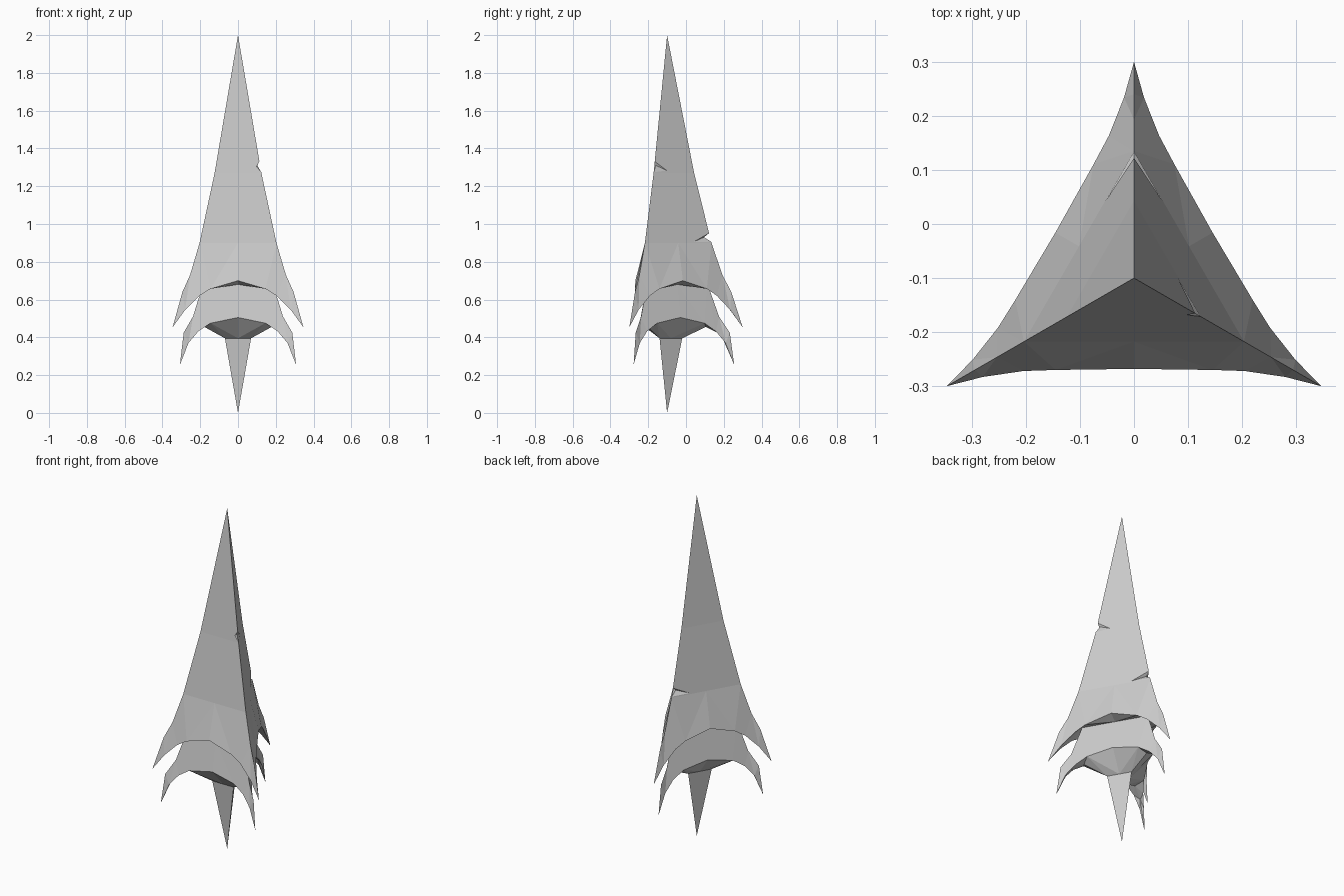
import bpy, bmesh, math
from mathutils import Vector, Matrix

cube = bpy.data.objects.get("Cube")
if cube:
    bpy.data.objects.remove(cube, do_unlink=True)

AXIS = Vector((0, -0.1, 0))
COS30 = math.cos(math.radians(30))

grey = bpy.data.materials.new("pale_grey")
grey.use_nodes = True
colour = (0.6, 0.6, 0.6, 1)
grey.diffuse_color = colour
grey.node_tree.nodes["Principled BSDF"].inputs["Base Color"].default_value = colour


def corner(r, z):
    """Point on a corner ridge, as (across, out, up) of one side."""
    return (r * COS30, r / 2, z)


def middle(r, z):
    return (0, r / 2, z)


def finish(name, bm):
    bmesh.ops.remove_doubles(bm, verts=bm.verts, dist=0.0005)
    bmesh.ops.recalc_face_normals(bm, faces=bm.faces)
    mesh = bpy.data.meshes.new(name)
    bm.to_mesh(mesh)
    bm.free()
    mesh.materials.append(grey)
    obj = bpy.data.objects.new(name, mesh)
    bpy.context.collection.objects.link(obj)
    return obj


def skirt(ring, ridge, hem, tip, under):
    """Half of one flared tier: outer wall, then underside."""
    m, c = ring
    c1, c2 = ridge
    h0, h1, h2, h3 = hem
    k2, k, b, bm_ = under
    faces = [(m, h0, h1), (m, h1, c), (c, h1, h2), (c, h2, c1),
             (c1, h2, h3), (c1, h3, c2), (c2, h3, tip)]
    faces += [(h0, bm_, h1), (h1, bm_, b), (h1, k, h2),
              (h2, k, k2), (h2, k2, h3), (h3, k2, tip)]
    if k != b:
        faces.append((h1, b, k))
    return faces


# Half of one side, from the top point to the bottom point
top, bottom = (0, 0, 2), (0, 0, 0)
m1, c1 = middle(0.143, 1.27), corner(0.143, 1.27)
m2, c2 = middle(0.235, 0.9), corner(0.235, 0.9)
m3, c3 = middle(0.215, 0.68), corner(0.215, 0.68)
m4, c4 = middle(0.08, 0.395), corner(0.08, 0.395)

half = [(top, m1, c1), (m1, m2, c2, c1)]
half += skirt((m2, c2), (corner(0.293, 0.73), corner(0.34, 0.64)),
              [(0, 0.168, 0.70), (0.145, 0.17, 0.657),
               (0.205, 0.172, 0.62), (0.28, 0.183, 0.545)],
              corner(0.4, 0.453),
              (corner(0.3, 0.59), c3, c3, m3))
half += skirt((m3, c3), (corner(0.275, 0.51), corner(0.332, 0.425)),
              [(0, 0.14, 0.505), (0.145, 0.145, 0.475),
               (0.21, 0.152, 0.432), (0.262, 0.165, 0.37)],
              corner(0.355, 0.255),
              (corner(0.285, 0.415), corner(0.205, 0.455), c4, m4))
half.append((m4, bottom, c4))

# Mirror each half and turn it round the three sides
bm = bmesh.new()
for turn in range(3):
    rot = Matrix.Rotation(math.radians(120 * turn), 3, 'Z')
    for sign in (1, -1):
        for face in half:
            bm.faces.new([bm.verts.new(rot @ Vector((sign * x, -d, z)) + AXIS)
                          for x, d, z in face])
body = finish("tiered_spike", bm)


def notch(angle, r, deep, upper, lower, reaches):
    """Cut a chipped wedge into a corner ridge."""
    a = math.radians(angle)
    u = Vector((math.cos(a), math.sin(a), 0))
    v = Vector((-math.sin(a), math.cos(a), 0))

    def on_ridge(p):
        return AXIS + u * p[0] + Vector((0, 0, p[1]))

    cut = bmesh.new()
    d, t, l = on_ridge(deep), on_ridge(upper), on_ridge(lower)
    for sign, (along, z) in zip((1, -1), reaches):
        e = (on_ridge((r, z)) + along * (-COS30 * u + sign * 0.5 * v)
             + 0.004 * (0.5 * u + sign * COS30 * v))
        for tri in ((e, d, t), (e, l, d), (e, t, l)):
            cut.faces.new([cut.verts.new(p) for p in tri])
    cutter = finish("notch_cutter", cut)
    cutter.hide_render = True
    mod = body.modifiers.new("notch", 'BOOLEAN')
    mod.operation = 'DIFFERENCE'
    mod.solver = 'EXACT'
    mod.object = cutter
    bpy.context.view_layer.objects.active = body
    bpy.ops.object.modifier_apply(modifier=mod.name)
    bpy.data.objects.remove(cutter, do_unlink=True)


# Chips on the front left ridge and the back ridge
notch(-30, 0.143, (0.118, 1.31), (0.163, 1.385), (0.172, 1.23),
      ((0.11, 1.27), (0.03, 1.30)))
notch(90, 0.235, (0.195, 0.93), (0.27, 0.99), (0.275, 0.88),
      ((0.125, 0.9), (0.125, 0.9)))
